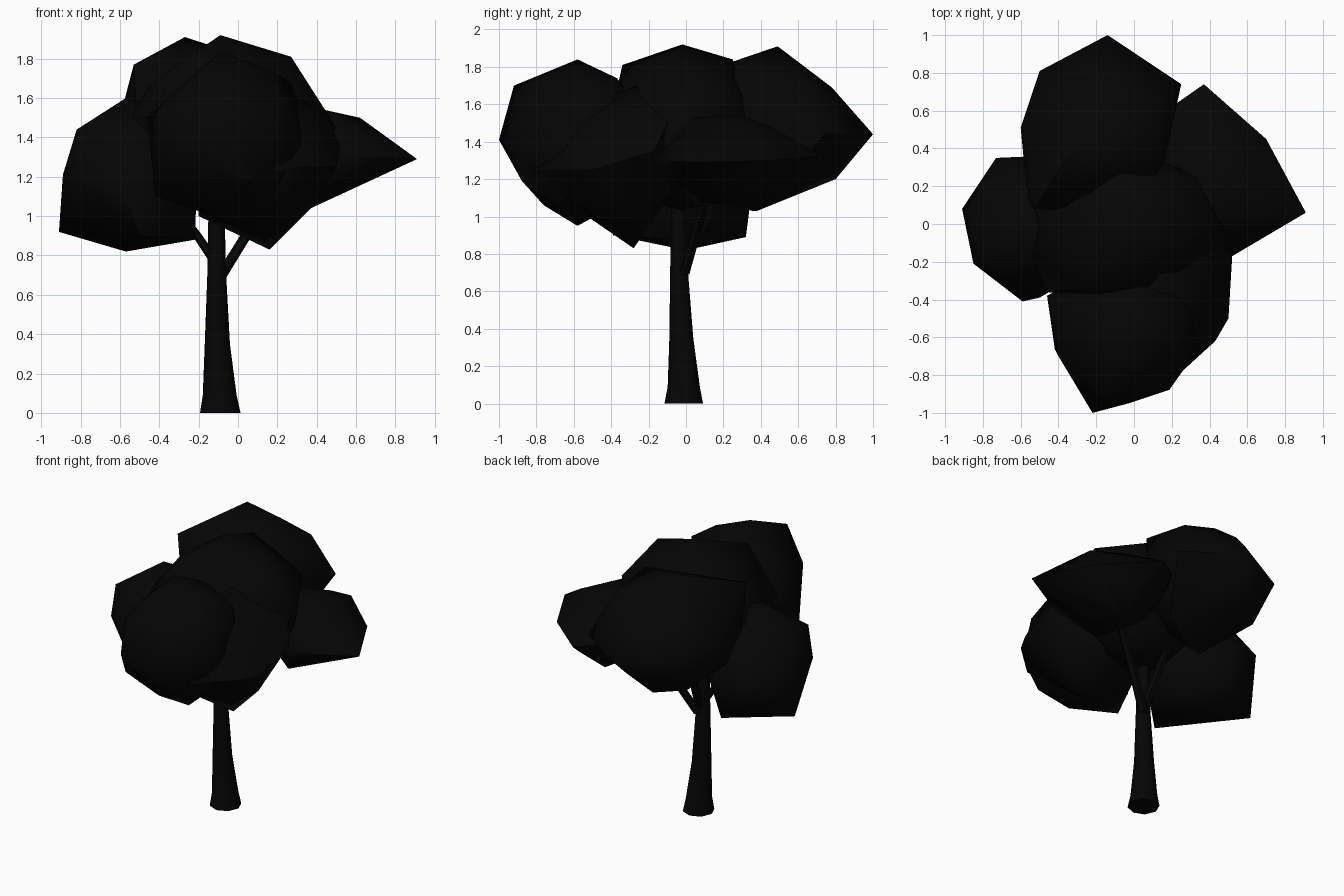
import bpy, bmesh, math
from mathutils import Vector

black = bpy.data.materials.new("near black")
black.diffuse_color = (0.0015, 0.0015, 0.0015, 1)


def finish(bm, name, angle):
    bmesh.ops.recalc_face_normals(bm, faces=bm.faces)
    mesh = bpy.data.meshes.new(name)
    bm.to_mesh(mesh)
    bm.free()
    mesh.materials.append(black)
    ob = bpy.data.objects.new(name, mesh)
    bpy.context.collection.objects.link(ob)
    bpy.ops.object.select_all(action='DESELECT')
    ob.select_set(True)
    bpy.context.view_layer.objects.active = ob
    bpy.ops.object.shade_smooth_by_angle(angle=math.radians(angle))


def limb(name, stations, sides):
    """Tapered tube through horizontal rings (x, y, z, radius)."""
    bm = bmesh.new()
    rings = []
    for x, y, z, r in stations:
        rings.append([bm.verts.new((x + r * math.cos(math.tau * i / sides),
                                    y + r * math.sin(math.tau * i / sides), z))
                      for i in range(sides)])
    for a, b in zip(rings, rings[1:]):
        for i in range(sides):
            j = (i + 1) % sides
            bm.faces.new((a[i], a[j], b[j], b[i]))
    bm.faces.new(rings[0])
    bm.faces.new(rings[-1])
    finish(bm, name, 50)


def clump(name, centre, radii, tips):
    """Faceted leaf mass: convex hull of a coarse ellipsoid and its corners."""
    bm = bmesh.new()
    bmesh.ops.create_icosphere(bm, subdivisions=2, radius=1)
    for v in bm.verts:
        v.co = Vector(centre) + Vector(a * b for a, b in zip(v.co, radii))
    for t in tips:
        bm.verts.new(t)
    res = bmesh.ops.convex_hull(bm, input=bm.verts[:])
    junk = {g for g in res["geom_interior"] + res["geom_unused"]
            if isinstance(g, bmesh.types.BMVert)}
    bmesh.ops.delete(bm, geom=list(junk), context='VERTS')
    finish(bm, name, 55)


# trunk and branches
limb("trunk", [(-.09, -.012, 0, .103), (-.093, -.012, .09, .086),
               (-.105, -.025, .35, .064), (-.108, -.037, .7, .048),
               (-.11, -.037, 1.15, .038)], 8)
limb("right_branch", [(-.09, -.01, .69, .032), (.04, .05, .9, .03), (.22, .13, 1.16, .024)], 6)
limb("left_branch", [(-.11, -.03, .76, .03), (-.22, -.04, .92, .025), (-.33, -.05, 1.07, .02)], 6)
limb("back_branch", [(-.1, -.01, .74, .03), (-.13, .13, 1.04, .026), (-.15, .22, 1.18, .02)], 6)

# leaf clumps
clump("top_leaves", (-.05, -.02, 1.45), (.46, .4, .42),
      [(-.09, -.02, 1.92), (.27, -.07, 1.81), (.44, .0, 1.54), (-.25, -.34, 1.81),
       (-.05, .25, 1.84), (-.55, -.15, 1.5), (-.56, .2, 1.5), (.33, .25, 1.65),
       (-.46, -.36, 1.5), (.5, -.08, 1.45)])
clump("front_leaves", (-.03, -.57, 1.4), (.37, .38, .4),
      [(-.09, -.58, 1.84), (-.15, -.92, 1.7), (-.22, -1, 1.41), (.12, -.89, 1.45),
       (-.15, -.85, 1.18), (-.4, -.7, 1.5), (-.46, -.38, 1.5), (-.42, -.66, 1.1),
       (.27, -.45, 1.68), (.02, -.58, .95), (-.05, -.37, 1.74)])
clump("lower_front_leaves", (.12, -.36, 1.3), (.34, .34, .35),
      [(.16, -.28, .83), (.5, -.5, 1.25), (.52, -.17, 1.35), (.43, -.62, 1.25),
       (.2, -.83, 1.25), (.37, -.3, 1.04), (-.2, -.3, 1.0), (.46, -.1, 1.5),
       (.13, -.18, 1.73), (.38, -.42, 1.53)])
clump("left_leaves", (-.52, -.02, 1.22), (.33, .33, .34),
      [(-.91, .08, .92), (-.89, .06, 1.21), (-.82, -.2, 1.44), (-.84, .15, 1.25),
       (-.73, .35, 1.2), (-.5, .36, 1.2), (-.85, -.21, 1.21), (-.59, -.41, 1.15),
       (-.57, .0, .82), (-.5, .32, .89), (-.5, -.39, .9), (-.22, -.08, .88),
       (-.57, -.02, 1.6)])
clump("back_leaves", (-.18, .46, 1.46), (.36, .4, .36),
      [(-.27, .49, 1.91), (-.14, 1, 1.44), (-.5, .81, 1.44), (-.6, .51, 1.5),
       (-.57, .51, 1.3), (-.53, .08, 1.77), (.25, .74, 1.44), (.12, .65, 1.72),
       (-.2, .78, 1.69), (-.3, .8, 1.2), (.1, .48, 1.12), (-.25, .35, 1.03),
       (-.12, .38, 1.03), (-.57, .2, 1.5), (-.5, .1, 1.25), (.13, .28, 1.78)])
clump("right_leaves", (.38, .27, 1.3), (.3, .33, .22),
      [(.91, .06, 1.29), (.7, .45, 1.3), (.37, .74, 1.32), (.52, -.17, 1.3),
       (.62, .3, 1.5), (.44, .3, 1.54), (.44, .05, 1.53), (.37, .38, 1.04),
       (.36, .05, 1.06), (.17, .6, 1.35)])
